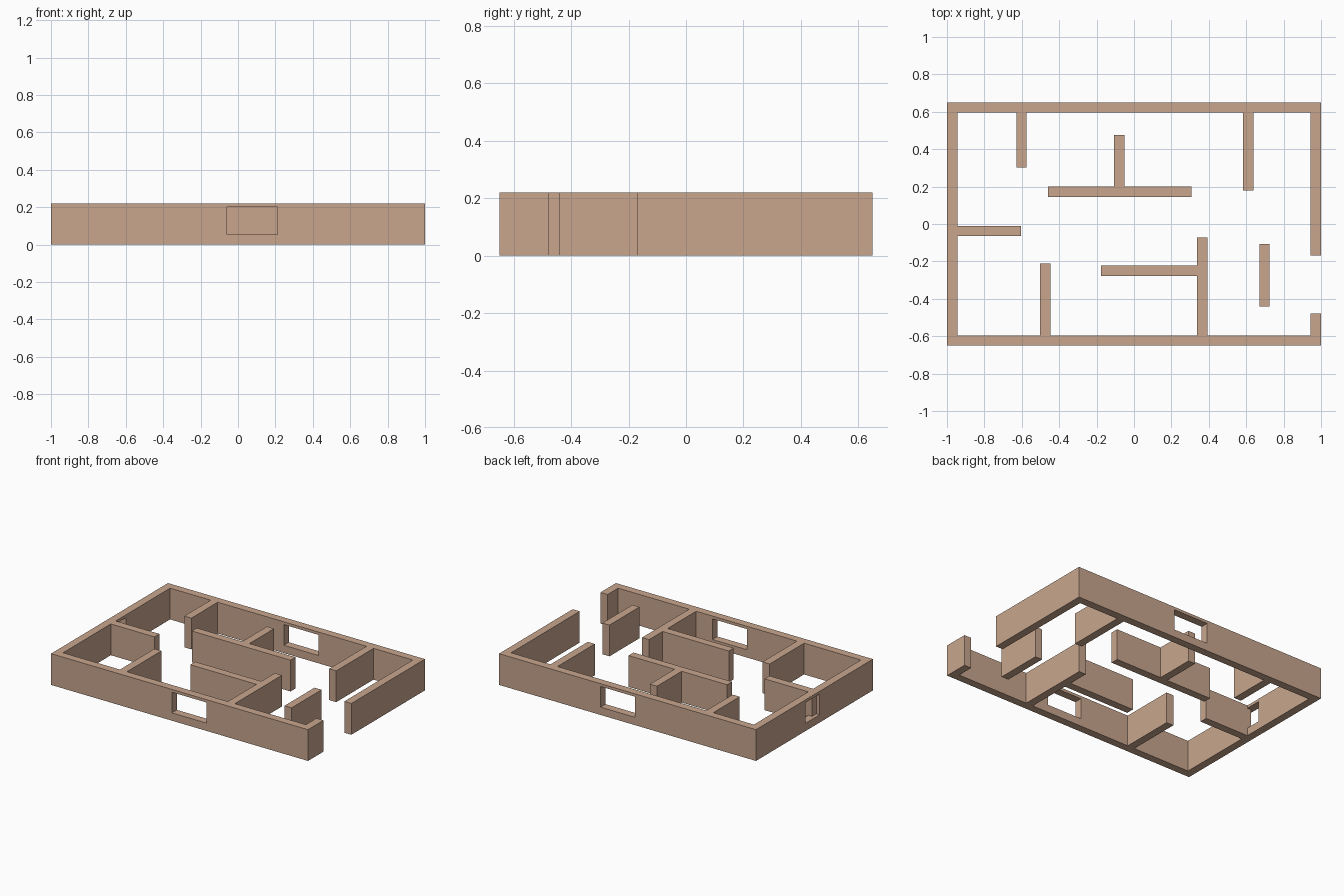
import bpy
from mathutils import Vector

if "Cube" in bpy.data.objects:
    bpy.data.objects.remove(bpy.data.objects["Cube"])

H = 0.22          # wall height
T = 0.055         # wall thickness
SILL, HEAD = 0.055, 0.2

mat = bpy.data.materials.new("wall_tan")
mat.diffuse_color = (0.58, 0.38, 0.27, 1)
mat.use_nodes = True
mat.node_tree.nodes["Principled BSDF"].inputs["Base Color"].default_value = mat.diffuse_color


def box(name, x0, x1, y0, y1, z0=0.0, z1=H):
    lo, hi = Vector((x0, y0, z0)), Vector((x1, y1, z1))
    bpy.ops.mesh.primitive_cube_add(size=1, location=(lo + hi) / 2)
    ob = bpy.context.object
    ob.name = name
    ob.scale = hi - lo
    bpy.ops.object.transform_apply(location=False, rotation=False, scale=True)
    ob.data.materials.append(mat)
    return ob


def cut(target, name, *bounds):
    cutter = box(name, *bounds)
    mod = target.modifiers.new(name, 'BOOLEAN')
    mod.operation = 'DIFFERENCE'
    mod.solver = 'EXACT'
    mod.object = cutter
    bpy.context.view_layer.objects.active = target
    bpy.ops.object.modifier_apply(modifier=name)
    bpy.data.objects.remove(cutter)


# Outer walls: a rectangular ring with a doorway and three windows
X, Y = 1.0, 0.65
xi, yi = X - T, Y - T
outer = box("outer_walls", -X, X, -Y, Y)
cut(outer, "room_space", -xi, xi, -yi, yi, -0.1, 0.4)
cut(outer, "doorway", 0.9, 1.1, -0.478, -0.168, -0.1, 0.4)
cut(outer, "front_window", -0.06, 0.21, -0.7, -0.55, SILL, HEAD)
cut(outer, "back_window", -0.06, 0.21, 0.55, 0.7, SILL, HEAD)
cut(outer, "left_window", -1.1, -0.9, -0.058, 0.102, SILL, HEAD)

# Partitions running front to back: x centre, y start, y end
for i, (x, y0, y1) in enumerate([
        (-0.602, 0.302, yi), (0.611, 0.18, yi), (-0.079, 0.2, 0.475),
        (-0.475, -yi, -0.212), (0.365, -yi, -0.072), (0.698, -0.44, -0.107)]):
    box(f"cross_partition_{i + 1}", x - T / 2, x + T / 2, y0, y1)

# Partitions running side to side: y centre, x start, x end
for i, (y, x0, x1) in enumerate([
        (0.1725, -0.461, 0.307), (-0.037, -xi, -0.605), (-0.25, -0.177, 0.3375)]):
    box(f"long_partition_{i + 1}", x0, x1, y - T / 2, y + T / 2)

# Partition end that reaches into the left window opening
box("partition_stub", -0.975, -xi, -0.058, -0.0095, SILL, HEAD)
